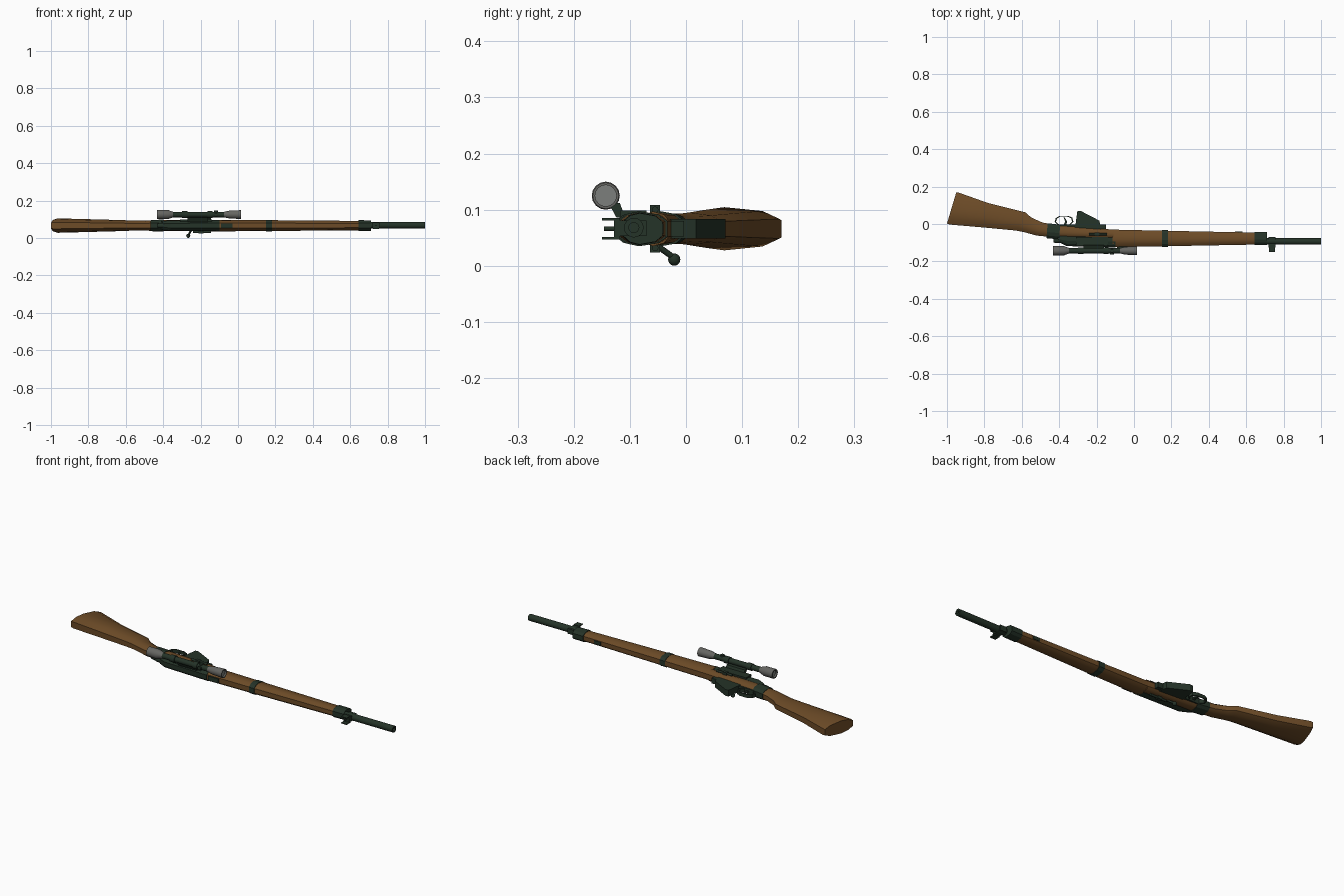
import bpy, bmesh, math
from mathutils import Vector

if "Cube" in bpy.data.objects:
    bpy.data.objects.remove(bpy.data.objects["Cube"])

ZC = 0.066  # mid-plane of the rifle, which lies on its side (its top faces -y)


def material(name, rgb):
    m = bpy.data.materials.new(name)
    m.diffuse_color = (*rgb, 1)
    m.use_nodes = True
    m.node_tree.nodes["Principled BSDF"].inputs["Base Color"].default_value = m.diffuse_color
    return m


WOOD = material("walnut wood", (0.15, 0.07, 0.02))
STEEL = material("dark green steel", (0.018, 0.033, 0.021))
GREY = material("scope grey", (0.13, 0.13, 0.12))
LENS = material("lens grey", (0.2, 0.21, 0.2))


def finish(name, bm, mat, smooth=None):
    bmesh.ops.recalc_face_normals(bm, faces=bm.faces)
    me = bpy.data.meshes.new(name)
    bm.to_mesh(me)
    bm.free()
    me.materials.append(mat)
    ob = bpy.data.objects.new(name, me)
    bpy.context.collection.objects.link(ob)
    if smooth:
        bpy.ops.object.select_all(action='DESELECT')
        ob.select_set(True)
        bpy.context.view_layer.objects.active = ob
        bpy.ops.object.shade_smooth_by_angle(angle=math.radians(smooth))
    return ob


def skin(name, rings, mat, smooth=None, closed=False):
    bm = bmesh.new()
    vs = [[bm.verts.new(p) for p in r] for r in rings]
    n = len(rings[0])
    pairs = list(zip(vs, vs[1:])) + ([(vs[-1], vs[0])] if closed else [])
    for a, b in pairs:
        for i in range(n):
            j = (i + 1) % n
            bm.faces.new((a[i], a[j], b[j], b[i]))
    if not closed:
        bm.faces.new(vs[0])
        bm.faces.new(vs[-1])
    return finish(name, bm, mat, smooth)


PROFILE = [(0, .45), (.18, .85), (.42, 1), (.82, .82), (1, .45)]


def loft(name, sections, mat, smooth=None):
    """Sections: x at top, x at bottom, y top, y bottom, half width."""
    rings = []
    for xa, xb, ya, yb, hw in sections:
        half = [(xa + (xb - xa) * t, ya + (yb - ya) * t, w * hw) for t, w in PROFILE]
        rings.append([(x, y, ZC + w) for x, y, w in half] +
                     [(x, y, ZC - w) for x, y, w in reversed(half)])
    return skin(name, rings, mat, smooth)


def lathe(name, prof, y, z, mat, n=16):
    """Turned part along x from (x, radius) pairs."""
    rings = [[(x, y + r * math.cos(2 * math.pi * i / n), z + r * math.sin(2 * math.pi * i / n))
              for i in range(n)] for x, r in prof]
    return skin(name, rings, mat, 40)


def box(name, x0, x1, y0, y1, z0, z1, mat=STEEL):
    return skin(name, [[(x, y0, z0), (x, y1, z0), (x, y1, z1), (x, y0, z1)] for x in (x0, x1)], mat)


def plate(name, pts, z0, z1, mat=STEEL):
    return skin(name, [[(x, y, z) for x, y in pts] for z in (z0, z1)], mat)


def rod(name, a, b, r, n=8):
    a, b = Vector(a), Vector(b)
    q = (b - a).to_track_quat('Z', 'Y')
    rings = [[c + q @ Vector((r * math.cos(2 * math.pi * i / n), r * math.sin(2 * math.pi * i / n), 0))
              for i in range(n)] for c in (a, b)]
    return skin(name, rings, STEEL, 50)


# wooden stock: butt, wrist and fore-end
loft("butt_stock", [(-1.0, -.95, .002, .17, .034), (-.985, -.935, -.003, .167, .0385),
                    (-.8, -.78, -.019, .112, .034), (-.63, -.58, -.035, .062, .029),
                    (-.59, -.55, -.043, .035, .027), (-.52, -.49, -.062, .008, .027),
                    (-.40, -.40, -.074, -.008, .029), (-.11, -.11, -.08, -.03, .031)], WOOD, 35)
loft("fore_end", [(-.115, -.115, -.122, -.03, .031), (.16, .16, -.119, -.036, .029),
                  (.65, .65, -.11, -.046, .025)], WOOD, 35)

# metal bands and barrel
loft("wrist_band", [(-.468, -.462, -.076, .004, .030), (-.40, -.395, -.082, -.004, .032)], STEEL)
loft("middle_band", [(.15, .15, -.122, -.033, .031), (.182, .182, -.122, -.033, .031)], STEEL)
loft("nose_cap", [(.645, .645, -.113, -.042, .029), (.71, .71, -.112, -.042, .028)], STEEL)
lathe("barrel", [(.70, .0175), (1.0, .0175), (1.0, .009), (.96, .009)], -.093, ZC + .002, STEEL)

# receiver, bolt and side rod
loft("receiver", [(-.40, -.42, -.098, -.05, .024), (-.36, -.38, -.118, -.05, .027),
                  (-.10, -.10, -.126, -.05, .029)], STEEL)
lathe("bolt_tail", [(-.43, .010), (-.42, .014), (-.38, .014)], -.088, ZC, STEEL, 10)
rod("bolt_handle", (-.25, -.06, .042), (-.264, -.024, .016), .0055)
bm = bmesh.new()
bmesh.ops.create_uvsphere(bm, u_segments=12, v_segments=8, radius=.011)
bmesh.ops.translate(bm, verts=bm.verts, vec=(-.266, -.021, .0112))
finish("bolt_knob", bm, STEEL, 60)
for side, zs in (("upper", 1), ("lower", -1)):
    rod(side + "_side_rod", (-.24, -.055, ZC + zs * .034), (-.145, -.055, ZC + zs * .034), .006)
    box(side + "_rod_lug", -.21, -.185, -.064, -.046, ZC + zs * .025, ZC + zs * .042)

# magazine, trigger and guard
plate("magazine", [(-.315, -.02), (-.303, .068), (-.285, .07), (-.185, .018), (-.175, -.03)],
      ZC - .017, ZC + .017)
box("magazine_floor_plate", -.44, -.15, -.035, -.004, ZC - .014, ZC + .014)
guard = [(-.40, -.012), (-.424, .012), (-.418, .032), (-.398, .044),
         (-.352, .044), (-.330, .034), (-.324, .012), (-.345, -.012)]
cx, cy = -.374, .016
rings = []
for x, y in guard:
    ix, iy = cx + (x - cx) * .86, cy + (y - cy) * .82
    rings.append([(x, y, ZC - .009), (x, y, ZC + .009), (ix, iy, ZC + .009), (ix, iy, ZC - .009)])
skin("trigger_guard", rings, STEEL, closed=True)
plate("trigger", [(-.378, -.01), (-.368, .014), (-.376, .034), (-.370, .034), (-.358, .014), (-.362, -.01)],
      ZC - .004, ZC + .004)

# sling swivel under the fore-end
box("sling_plate", .54, .58, -.05, -.04, ZC - .009, ZC + .009)

# front sight with two guards and a post
box("front_sight_base", .72, .757, -.126, -.07, ZC - .013, ZC + .015)
box("front_sight_bridge", .722, .755, -.128, -.118, ZC - .019, ZC + .019)
for side, zs in (("upper", 1), ("lower", -1)):
    box(side + "_sight_guard", .722, .755, -.15, -.12, ZC + zs * .0145, ZC + zs * .019)
rod("front_sight_post", (.738, -.12, ZC), (.738, -.146, ZC), .004)
# rear sight
box("rear_sight", -.09, -.03, -.128, -.115, ZC - .012, ZC + .012)

# telescopic scope, offset to the upper side
SY, SZ = -.143, .125
lathe("scope_eyepiece", [(-.42, .018), (-.432, .018), (-.432, .025), (-.375, .025), (-.345, .014)],
      SY, SZ, GREY)
lathe("scope_tube", [(-.355, .0145), (-.05, .0145)], SY, SZ, STEEL)
lathe("scope_objective", [(-.075, .0145), (-.045, .021), (.017, .0235), (.017, .019), (.006, .019)],
      SY, SZ, GREY)
lathe("front_lens", [(.005, .0195), (.008, .0195)], SY, SZ, LENS)
lathe("rear_lens", [(-.423, .0185), (-.421, .0185)], SY, SZ, LENS)
for i, x in enumerate((-.285, -.15)):
    lathe(f"scope_ring_{i}", [(x - .014, .0185), (x + .014, .0185)], SY, SZ, STEEL)
rod("scope_turret_top", (-.118, SY, SZ), (-.118, SY - .021, SZ), .010)
rod("scope_turret_side", (-.118, SY, SZ), (-.118, SY, SZ + .021), .010)
# angled mount between scope and receiver
skin("scope_mount_arm", [[(x, -.138, .112), (x, -.118, .112), (x, -.108, .086), (x, -.124, .086)]
                         for x in (-.27, -.16)], STEEL)
box("scope_mount_plate", -.31, -.14, -.118, -.07, .088, .099)
